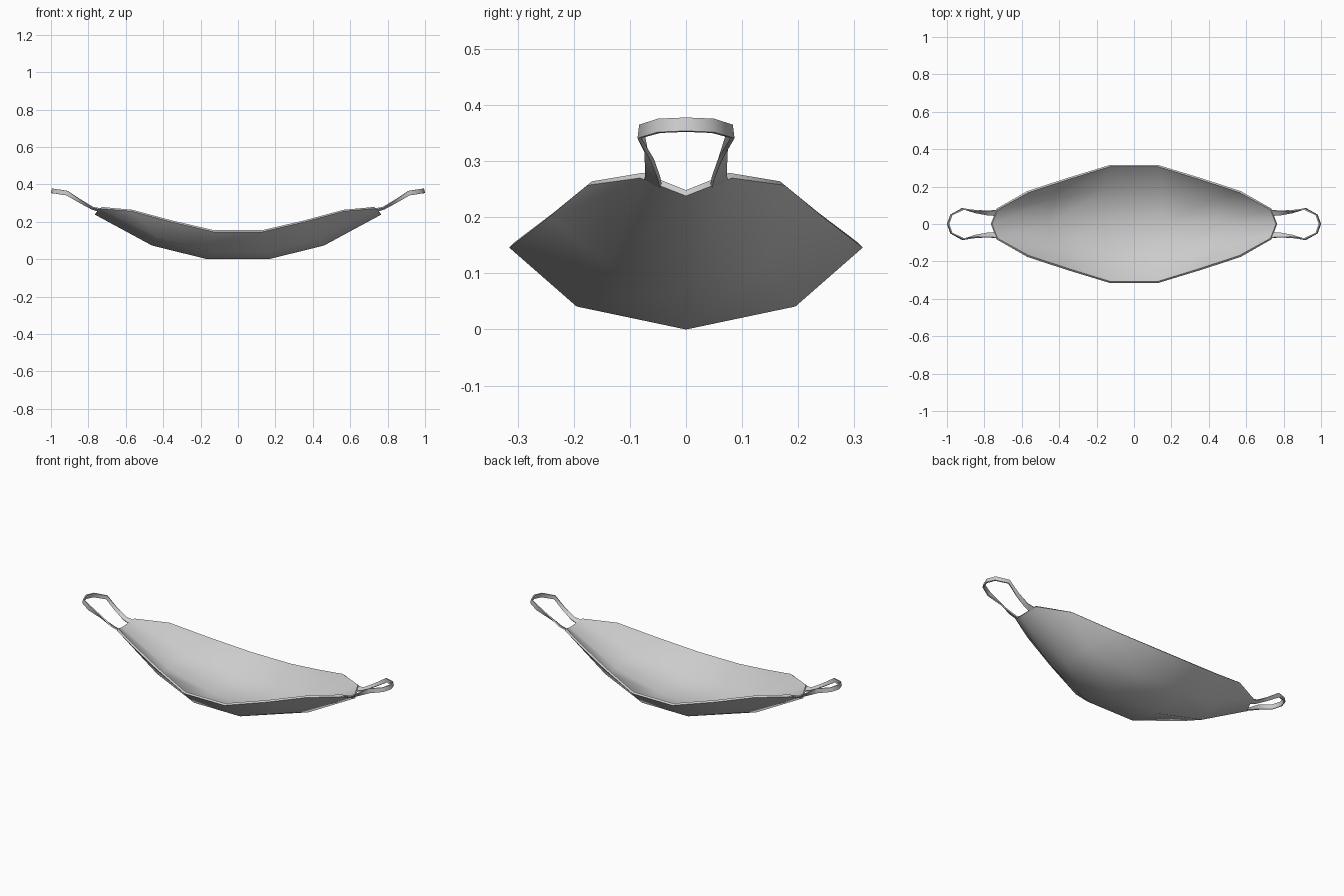
import bpy, math

if "Cube" in bpy.data.objects:
    bpy.data.objects.remove(bpy.data.objects["Cube"])


def make_sheet(name, rows, thickness, offset):
    """Skin a grid of points, give it thickness and smooth it."""
    n = len(rows[0])
    verts = [p for row in rows for p in row]
    faces = [(i * n + j, (i * n + j + 1), (i + 1) * n + j + 1, (i + 1) * n + j)
             for i in range(len(rows) - 1) for j in range(n - 1)]
    mesh = bpy.data.meshes.new(name)
    mesh.from_pydata(verts, [], faces)
    obj = bpy.data.objects.new(name, mesh)
    bpy.context.collection.objects.link(obj)
    bpy.ops.object.select_all(action='DESELECT')
    obj.select_set(True)
    bpy.context.view_layer.objects.active = obj
    mod = obj.modifiers.new("thickness", 'SOLIDIFY')
    mod.thickness = thickness
    mod.offset = offset
    bpy.ops.object.modifier_apply(modifier=mod.name)
    bpy.ops.object.shade_smooth_by_angle(angle=math.radians(50))
    return obj


# Sling body: half cross-sections (keel, middle, rim) from centre to end
half = [
    [(0.165, 0, 0.0), (0.15, 0.195, 0.041), (0.13, 0.315, 0.146)],
    [(0.46, 0, 0.073), (0.43, 0.14, 0.115), (0.36, 0.245, 0.20)],
    [(0.765, 0, 0.238), (0.735, 0.082, 0.270), (0.57, 0.176, 0.257)],
]


def full_section(section, sx):
    left = [(sx * x, -y, z) for x, y, z in reversed(section)]
    return left + [(sx * x, y, z) for x, y, z in section[1:]]


rows = [full_section(s, -1) for s in reversed(half)] + [full_section(s, 1) for s in half]
# Wound so the normals face down and thickness grows inward
rows = [list(r) for r in rows]
make_sheet("sling_body", rows, 0.012, -1)

# Loop handles: twisting strap given by upper and lower edge points
strap = [
    [(0.725, 0.074, 0.267), (0.745, 0.045, 0.256)],
    [(0.775, 0.071, 0.277), (0.785, 0.048, 0.270)],
    [(0.840, 0.071, 0.317), (0.846, 0.060, 0.302)],
    [(0.910, 0.080, 0.365), (0.917, 0.083, 0.341)],
    [(0.974, 0.048, 0.375), (0.980, 0.048, 0.351)],
    [(0.991, 0.0, 0.377), (0.997, 0.0, 0.353)],
]
for side, sx in (("right", 1), ("left", -1)):
    near = [[(sx * x, -y, z) for x, y, z in pair] for pair in strap]
    far = [[(sx * x, y, z) for x, y, z in pair] for pair in reversed(strap[:-1])]
    make_sheet("handle_loop_" + side, near + far, 0.007, 0)
